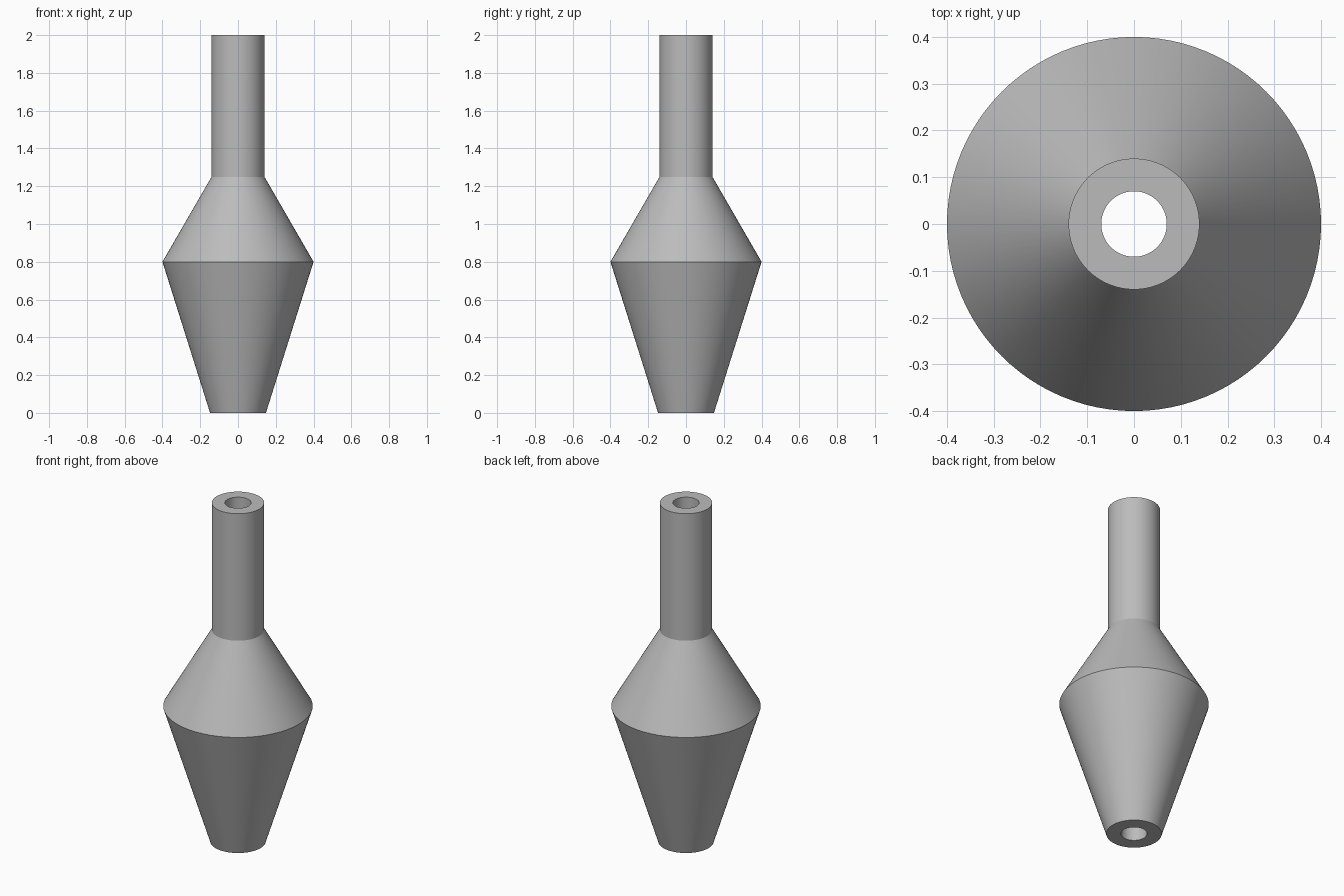
import bpy, bmesh, math

if "Cube" in bpy.data.objects:
    bpy.data.objects.remove(bpy.data.objects["Cube"])

SIDES = 96

grey = bpy.data.materials.new("plain grey")
grey.diffuse_color = (0.5, 0.5, 0.5, 1)
grey.use_nodes = True
grey.node_tree.nodes["Principled BSDF"].inputs["Base Color"].default_value = grey.diffuse_color


def lathe(name, profile):
    """Spin a closed (radius, height) profile around z."""
    bm = bmesh.new()
    rings = [[bm.verts.new((r * math.cos(2 * math.pi * i / SIDES),
                            r * math.sin(2 * math.pi * i / SIDES), z))
              for i in range(SIDES)] for r, z in profile]
    for a, b in zip(rings, rings[1:] + rings[:1]):
        for i in range(SIDES):
            j = (i + 1) % SIDES
            bm.faces.new((a[i], a[j], b[j], b[i]))
    bmesh.ops.recalc_face_normals(bm, faces=bm.faces)
    mesh = bpy.data.meshes.new(name)
    bm.to_mesh(mesh)
    bm.free()
    mesh.materials.append(grey)
    obj = bpy.data.objects.new(name, mesh)
    bpy.context.collection.objects.link(obj)
    bpy.context.view_layer.objects.active = obj
    obj.select_set(True)
    bpy.ops.object.shade_smooth_by_angle(angle=math.radians(25))
    return obj


# Tapered body, shoulder and neck, with a straight bore right through
lathe("hollow_nozzle", [(0.148, 0), (0.4, 0.8), (0.14, 1.25), (0.14, 2),
                        (0.07, 2), (0.07, 0)])
